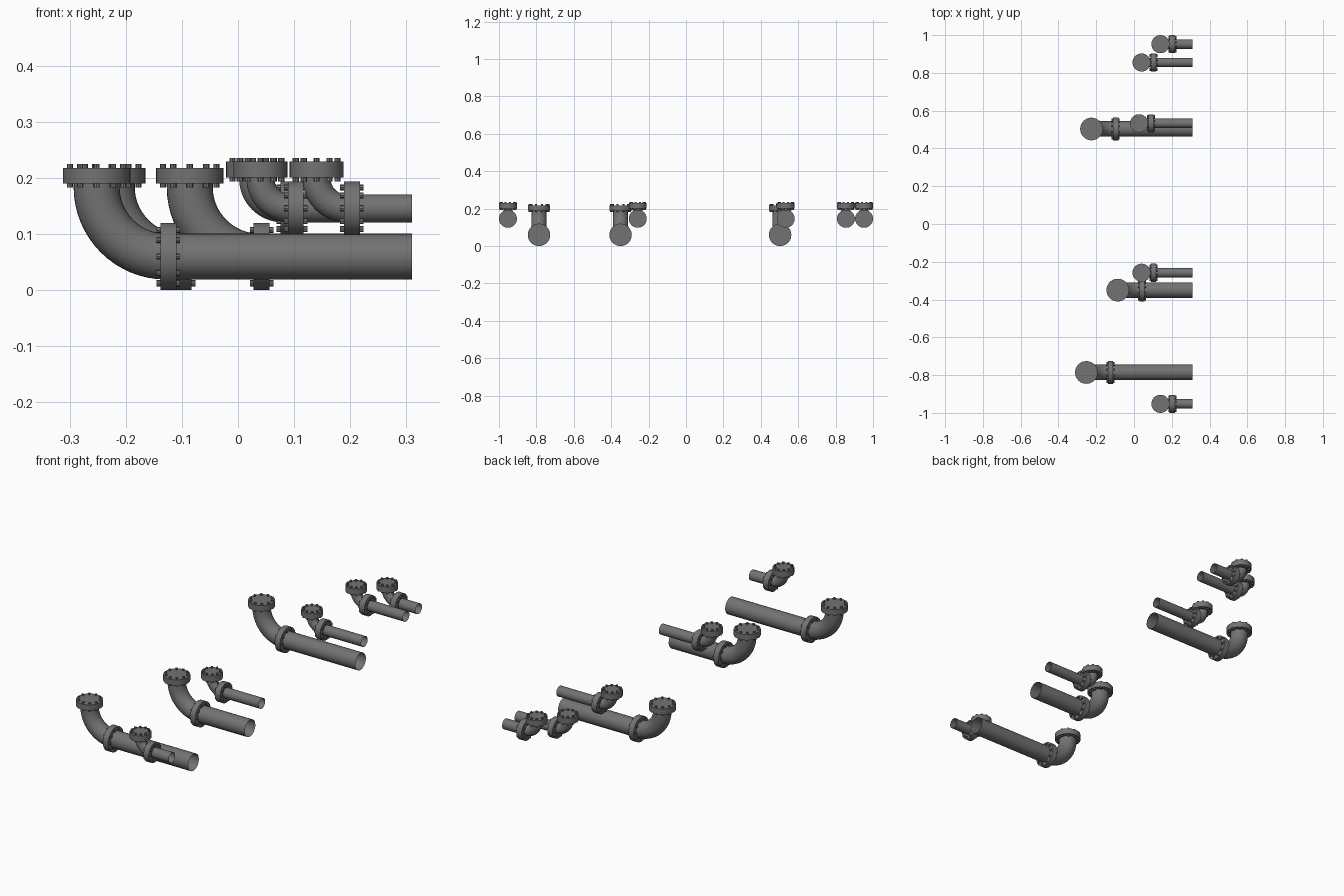
import bpy, bmesh, math
from mathutils import Matrix, Vector

if "Cube" in bpy.data.objects:
    bpy.data.objects.remove(bpy.data.objects["Cube"], do_unlink=True)

# One painted-metal colour for everything
metal = bpy.data.materials.new("dark grey metal")
metal.use_nodes = True
grey = (0.17, 0.17, 0.17, 1)
metal.diffuse_color = grey
metal.node_tree.nodes["Principled BSDF"].inputs["Base Color"].default_value = grey

PIPE_END = 0.31
ALONG_X = Matrix.Rotation(math.pi / 2, 4, 'Y')
UPRIGHT = Matrix.Identity(4)


def finish(bm, name):
    mesh = bpy.data.meshes.new(name)
    bm.to_mesh(mesh)
    bm.free()
    mesh.materials.append(metal)
    obj = bpy.data.objects.new(name, mesh)
    bpy.context.collection.objects.link(obj)
    bpy.ops.object.select_all(action='DESELECT')
    obj.select_set(True)
    bpy.context.view_layer.objects.active = obj
    bpy.ops.object.shade_smooth_by_angle(angle=math.radians(35))


def cylinder(bm, centre, turn, radius, length, sides=32, caps=True):
    bmesh.ops.create_cone(bm, cap_ends=caps, segments=sides, radius1=radius,
                          radius2=radius, depth=length,
                          matrix=Matrix.Translation(centre) @ turn)


def flange(name, centre, turn, size):
    # Solid disc with a ring of through bolts
    bm = bmesh.new()
    cylinder(bm, centre, turn, size["flange"], size["thick"], 40)
    for i in range(size["bolts"]):
        a = math.tau * i / size["bolts"]
        offset = Vector((math.sin(a), math.cos(a), 0)) * size["bolt_ring"]
        cylinder(bm, centre + turn @ offset, turn, 0.0055,
                 size["thick"] + 0.014, 8)
    finish(bm, name)


def elbow(name, x, y, z, corner, size):
    # Quarter bend from the upright flange down to the level pipe,
    # with a short straight stub at either end
    bend, r = size["bend"], size["pipe"]
    steps, sides = 16, 32
    path = [(Vector((x, y, size["top"])), 0)]
    for i in range(steps + 1):
        a = math.pi / 2 * i / steps
        path.append((Vector((x + bend * (1 - math.cos(a)), y,
                             z + bend * (1 - math.sin(a)))), a))
    path.append((Vector((corner, y, z)), math.pi / 2))
    bm = bmesh.new()
    rings = []
    for centre, a in path:
        side = Vector((math.cos(a), 0, math.sin(a)))
        ring = []
        for k in range(sides):
            t = math.tau * k / sides
            ring.append(bm.verts.new(centre + r * (side * math.cos(t)
                                     + Vector((0, math.sin(t), 0)))))
        rings.append(ring)
    for upper, lower in zip(rings, rings[1:]):
        for k in range(sides):
            n = (k + 1) % sides
            bm.faces.new((upper[k], lower[k], lower[n], upper[n]))
    finish(bm, name)


def pipe_run(label, x, y, size):
    z = size["axis"]
    joint = x + size["reach"]
    elbow(label + "_elbow", x, y, z, joint, size)
    # Level pipe, left open at its far end
    bm = bmesh.new()
    cylinder(bm, Vector(((joint + PIPE_END) / 2, y, z)), ALONG_X,
             size["pipe"], PIPE_END - joint, caps=False)
    finish(bm, label + "_level_pipe")
    flange(label + "_joint_flange", Vector((joint, y, z)), ALONG_X, size)
    flange(label + "_top_flange", Vector((x, y, size["top"])), UPRIGHT, size)


large = dict(pipe=0.041, axis=0.06, bend=0.124, reach=0.128, top=0.204,
             flange=0.06, thick=0.028, bolts=10, bolt_ring=0.05)
small = dict(pipe=0.025, axis=0.146, bend=0.053, reach=0.063, top=0.215,
             flange=0.048, thick=0.028, bolts=10, bolt_ring=0.039)

for i, (x, y) in enumerate([(-0.252, -0.786), (-0.086, -0.35), (-0.225, 0.503)]):
    pipe_run(f"large_pipe_{i + 1}", x, y, large)

for i, (x, y) in enumerate([(0.14, -0.952), (0.04, -0.258), (0.027, 0.533),
                            (0.04, 0.855), (0.14, 0.952)]):
    pipe_run(f"small_pipe_{i + 1}", x, y, small)
